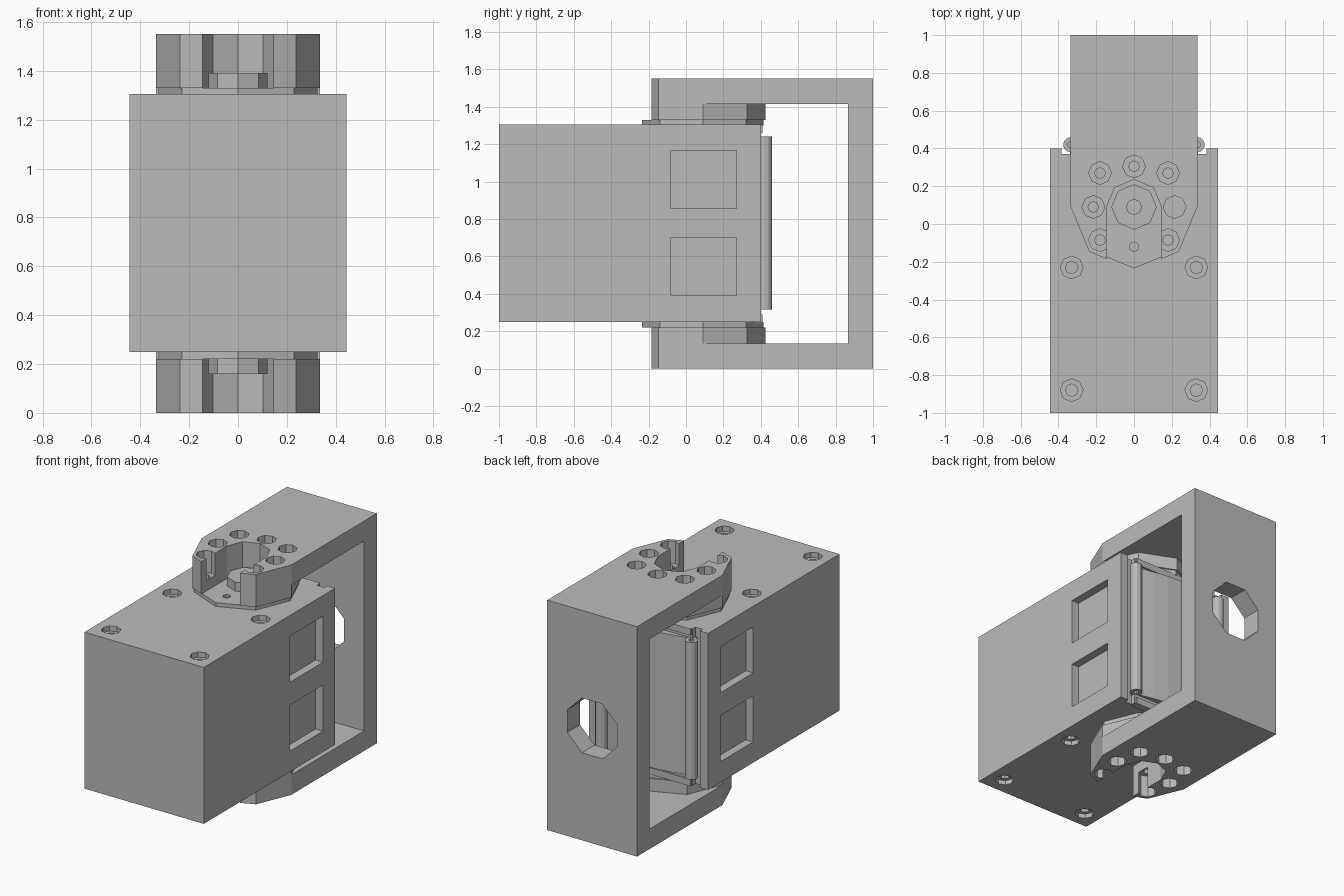
import bpy
import bmesh
import math
from mathutils import Matrix

MID = 0.775          # mirror plane between upper and lower halves
HY = 0.09            # y of the rotation axis

cube = bpy.data.objects.get("Cube")
if cube:
    bpy.data.objects.remove(cube)

grey = bpy.data.materials.new("plain_grey")
grey.use_nodes = True
grey.diffuse_color = (0.5, 0.5, 0.5, 1)
grey.node_tree.nodes["Principled BSDF"].inputs["Base Color"].default_value = (0.5, 0.5, 0.5, 1)


def finish(name, bm):
    bmesh.ops.recalc_face_normals(bm, faces=bm.faces)
    mesh = bpy.data.meshes.new(name)
    bm.to_mesh(mesh)
    bm.free()
    mesh.materials.append(grey)
    ob = bpy.data.objects.new(name, mesh)
    bpy.context.collection.objects.link(ob)
    return ob


def box(name, x0, x1, y0, y1, z0, z1):
    bm = bmesh.new()
    size = Matrix.Diagonal((x1 - x0, y1 - y0, z1 - z0, 1))
    place = Matrix.Translation(((x0 + x1) / 2, (y0 + y1) / 2, (z0 + z1) / 2))
    bmesh.ops.create_cube(bm, size=1, matrix=place @ size)
    return finish(name, bm)


def extrude(name, pts, vec):
    bm = bmesh.new()
    face = bm.faces.new([bm.verts.new(p) for p in pts])
    out = bmesh.ops.extrude_face_region(bm, geom=[face])
    moved = [v for v in out["geom"] if isinstance(v, bmesh.types.BMVert)]
    bmesh.ops.translate(bm, verts=moved, vec=vec)
    return finish(name, bm)


def prism(name, x, y, r, z0, z1, n=8):
    z0, z1 = min(z0, z1), max(z0, z1)
    ang = [2 * math.pi * i / n for i in range(n)]
    pts = [(x + r * math.cos(a), y + r * math.sin(a), z0) for a in ang]
    return extrude(name, pts, (0, 0, z1 - z0))


def boolean(ob, tool, op="DIFFERENCE"):
    tool.hide_render = True
    mod = ob.modifiers.new("cut", "BOOLEAN")
    mod.operation = op
    mod.solver = "EXACT"
    mod.object = tool
    bpy.context.view_layer.update()
    dg = bpy.context.evaluated_depsgraph_get()
    mesh = bpy.data.meshes.new_from_object(ob.evaluated_get(dg))
    ob.modifiers.clear()
    ob.data = mesh
    bpy.data.objects.remove(tool)


# Main housing
body = box("housing", -0.445, 0.445, -1, 0.4, 0.25, 1.305)
for s in (-1, 1):
    # side pockets
    for zc in (0.545, 1.01):
        xs = sorted((s * 0.39, s * 0.5))
        boolean(body, box("pocket_cutter", *xs, -0.08, 0.27, zc - 0.155, zc + 0.155))
    # groove beside the rear rib
    xs = sorted((s * 0.33, s * 0.385))
    boolean(body, box("groove_cutter", *xs, 0.37, 0.5, 0.2, 1.4))
    # stepped screw holes on top and bottom
    for x in (-0.33, 0.33):
        for y in (-0.23, -0.88):
            boolean(body, prism("recess_cutter", x, y, 0.06, MID + s * 0.495, MID + s * 0.6))
            boolean(body, prism("screw_cutter", x, y, 0.033, MID + s * 0.43, MID + s * 0.51))

# Rear cover with rounded ribs at both edges
half = [(0.34, 0.4), (0.2, 0.43), (0.1, 0.447)]
arc = half + [(0, 0.455)] + [(-x, y) for x, y in reversed(half)]
outline = [(0.34, 0.36)] + arc + [(-0.34, 0.36)]
extrude("rear_cover", [(x, y, 0.315) for x, y in outline], (0, 0, 0.925))
for s, side in ((1, "left"), (-1, "right")):
    rib = prism(side + "_rear_rib", s * 0.335, 0.42, 0.04, 0.315, 1.24, 12)
    for z in (0.3, 1.21):
        boolean(rib, prism("pin_cutter", s * 0.335, 0.42, 0.017, z, z + 0.05))

# Output horns and end flanges
for s, end in ((1, "upper"), (-1, "lower")):
    z = sorted((MID + s * 0.485, MID + s * 0.53))
    box(end + "_rear_flange", -0.32, 0.32, 0.36, 0.41, *z)
    horn = prism(end + "_horn", 0, HY, 0.325, MID + s * 0.525, MID + s * 0.555)
    boolean(horn, prism("small_hole_cutter", 0, -0.12, 0.025, MID + s * 0.535, MID + s * 0.6))
    hub = prism(end + "_horn_hub", 0, HY, 0.12, MID + s * 0.55, MID + s * 0.615)
    boolean(hub, prism("hub_hole_cutter", 0, HY, 0.04, MID + s * 0.565, MID + s * 0.7))

# U-shaped bracket with octagonal ends
u = [(HY, 0), (1, 0), (1, 1.55), (HY, 1.55), (HY, 1.415), (0.865, 1.415), (0.865, 0.135), (HY, 0.135)]
bracket = extrude("bracket", [(-0.335, y, z) for y, z in u], (0.67, 0, 0))
for s in (-1, 1):
    boolean(bracket, prism("bracket_end", 0, HY, 0.335, MID + s * 0.555, MID + s * MID), "UNION")

# Open slot around each hub
w = 0.145
ring = [(w * math.cos(i * math.pi / 4), HY + w * math.sin(i * math.pi / 4)) for i in range(5)]
slot = [(w, -0.4)] + ring + [(-w, -0.4)]
boolean(bracket, extrude("slot_cutter", [(x, y, -0.1) for x, y in slot], (0, 0, 1.8)))

# Counterbored bolt holes around the axis
bolts = [(0, 0.305)] + [(s * x, y) for s in (-1, 1) for x, y in ((0.18, 0.27), (0.215, HY), (0.18, -0.085))]
for x, y in bolts:
    boolean(bracket, prism("bolt_cutter", x, y, 0.028, -0.1, 1.65))
    for s in (-1, 1):
        boolean(bracket, prism("counterbore_cutter", x, y, 0.06, MID + s * 0.625, MID + s * 0.85))

# Cable opening through the back plate
ang = [math.pi * (i + 0.5) / 4 for i in range(8)]
pts = [(0.2 * math.cos(a), 0.8, MID + 0.2 * math.sin(a)) for a in ang]
boolean(bracket, extrude("opening_cutter", pts, (0, 0.3, 0)))
